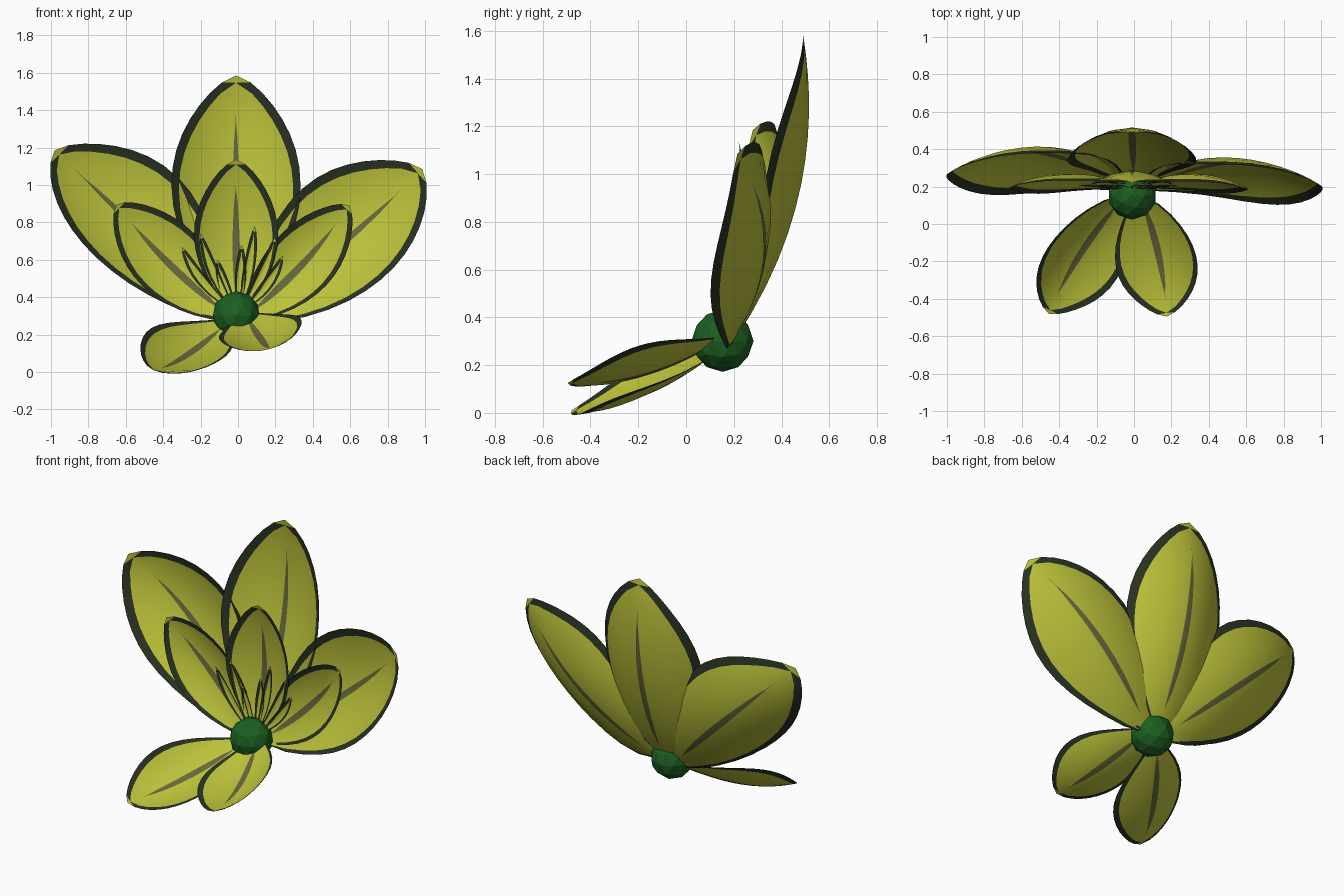
import bpy, bmesh, math
from mathutils import Vector

if "Cube" in bpy.data.objects:
    bpy.data.objects.remove(bpy.data.objects["Cube"])


def material(name, rgb):
    m = bpy.data.materials.new(name)
    m.diffuse_color = (*rgb, 1)
    m.use_nodes = True
    m.node_tree.nodes["Principled BSDF"].inputs["Base Color"].default_value = m.diffuse_color
    return m


YELLOW = material("petal_yellow", (0.50, 0.54, 0.042))
DARK = material("border_dark", (0.022, 0.032, 0.016))
OLIVE = material("vein_olive", (0.13, 0.138, 0.042))
GREEN = material("centre_green", (0.012, 0.115, 0.016))


def petal(name, base, mid, tip, normal, width, cup, border, vein=0.02, rows=14):
    """Cupped leaf along a curve through base, mid and tip, facing the normal."""
    a, m, b = Vector(base), Vector(mid), Vector(tip)
    ctrl = 2 * m - (a + b) / 2
    along = (b - a).normalized()
    side = along.cross(Vector(normal)).normalized()
    n = side.cross(along).normalized()
    bm = bmesh.new()
    grid = []
    for i in range(rows + 1):
        u = 1 - (1 - i / rows) ** 1.35
        c = a * (1 - u) ** 2 + ctrl * 2 * u * (1 - u) + b * u * u
        w = width * max(0, math.sin(math.pi * u ** 1.12)) ** 0.65
        inner = max(0, w - border * (0.3 + 0.75 * u))
        if i >= rows - 1:
            inner = 0
        k = (u - 0.12) / 0.70                      # vein runs over the middle part
        v = min(vein * math.sin(math.pi * k ** 0.8) ** 0.6, inner * 0.4) if 0 < k < 1 else 0
        row = []
        for off in (-w, -inner, -(inner + v) / 2, -v, v, (inner + v) / 2, inner, w):
            row.append(bm.verts.new(c + side * off + n * cup * (off / width) ** 2))
        grid.append(row)
    for i in range(rows):
        for j in range(7):
            f = bm.faces.new((grid[i][j], grid[i][j + 1], grid[i + 1][j + 1], grid[i + 1][j]))
            f.smooth = True
            if i == rows - 1:
                f.material_index = 0               # small pale tip
            elif j in (0, 6):
                f.material_index = 1               # dark rim
            elif j == 3:
                f.material_index = 2               # vein
    bmesh.ops.remove_doubles(bm, verts=bm.verts, dist=0.0005)
    me = bpy.data.meshes.new(name)
    bm.to_mesh(me)
    bm.free()
    for mat in (YELLOW, DARK, OLIVE):
        me.materials.append(mat)
    ob = bpy.data.objects.new(name, me)
    bpy.context.collection.objects.link(ob)
    return ob


# Large outer petals
petal("outer_petal_centre", (0, 0.2, 0.3), (-0.01, 0.475, 0.92), (-0.01, 0.49, 1.585),
      (0, -1, 0.1), 0.345, 0.15, 0.056)
petal("outer_petal_right", (0.04, 0.18, 0.28), (0.55, 0.33, 0.68), (0.985, 0.215, 1.085),
      (-0.21, -1, 0.27), 0.34, 0.125, 0.056)
petal("outer_petal_left", (-0.04, 0.18, 0.28), (-0.535, 0.385, 0.76), (-0.98, 0.28, 1.185),
      (0.24, -1, 0.27), 0.325, 0.13, 0.056)

# Smaller inner petals
petal("inner_petal_centre", (0, 0.2, 0.3), (-0.01, 0.285, 0.70), (-0.01, 0.22, 1.135),
      (0, -1, 0.05), 0.225, 0.075, 0.042)
petal("inner_petal_right", (0.02, 0.18, 0.28), (0.33, 0.265, 0.56), (0.595, 0.19, 0.89),
      (-0.1, -1, 0.15), 0.185, 0.07, 0.038)
petal("inner_petal_left", (-0.02, 0.18, 0.28), (-0.36, 0.265, 0.57), (-0.65, 0.2, 0.895),
      (0.1, -1, 0.15), 0.2, 0.07, 0.038)

# Low front petals
petal("front_petal_left", (-0.04, 0.16, 0.28), (-0.28, -0.15, 0.085), (-0.455, -0.48, 0.01),
      (0.33, -0.3, 1), 0.22, 0.085, 0.038)
petal("front_petal_right", (0.03, 0.16, 0.32), (0.13, -0.16, 0.165), (0.175, -0.495, 0.125),
      (-0.25, -0.2, 1), 0.225, 0.075, 0.038)

# Thin stamens fanned in front of the inner petals
for i, (x, z) in enumerate([(-0.30, 0.67), (-0.20, 0.74), (-0.11, 0.60), (0.02, 0.68),
                            (0.09, 0.78), (0.20, 0.72), (0.24, 0.62)]):
    petal(f"stamen_{i + 1}", (x * 0.1, 0.17, 0.33), (x * 0.65, 0.21, 0.3 + (z - 0.3) * 0.52),
          (x, 0.2, z), (0, -1, 0), 0.03, 0.012, 0.018, vein=0, rows=8)

# Round flower centre
bpy.ops.mesh.primitive_ico_sphere_add(subdivisions=2, radius=0.13, location=(-0.01, 0.153, 0.302))
centre = bpy.context.object
centre.name = "flower_centre"
centre.data.materials.append(GREEN)
